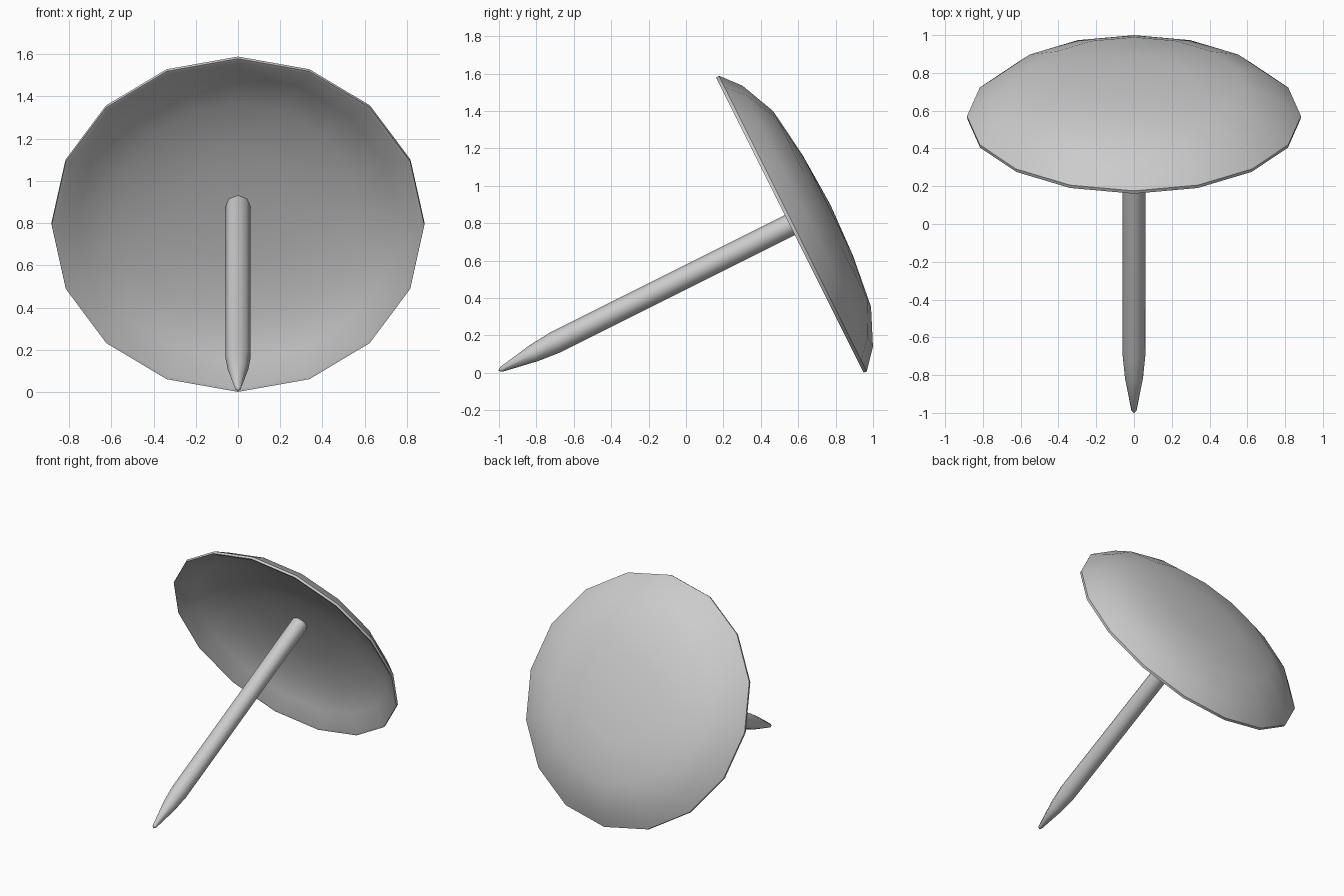
import bpy, bmesh, math

if "Cube" in bpy.data.objects:
    bpy.data.objects.remove(bpy.data.objects["Cube"])

CENTRE = (0, 0.555, 0.79)
TILT = math.radians(-63.43)


def lathe(name, profile, sides, angle):
    """Revolve (radius, height) points about local z; radius 0 makes a pole."""
    bm = bmesh.new()
    rings = []
    for r, h in profile:
        if r == 0:
            rings.append([bm.verts.new((0, 0, h))] * sides)
        else:
            rings.append([bm.verts.new((r * math.cos(2 * math.pi * i / sides),
                                        r * math.sin(2 * math.pi * i / sides), h))
                          for i in range(sides)])
    for a, b in zip(rings, rings[1:]):
        for i in range(sides):
            j = (i + 1) % sides
            bm.faces.new(list(dict.fromkeys((a[i], a[j], b[j], b[i]))))
    bmesh.ops.recalc_face_normals(bm, faces=bm.faces)
    mesh = bpy.data.meshes.new(name)
    bm.to_mesh(mesh)
    bm.free()
    ob = bpy.data.objects.new(name, mesh)
    bpy.context.collection.objects.link(ob)
    ob.location = CENTRE
    ob.rotation_euler = (TILT, 0, 0)
    bpy.ops.object.select_all(action='DESELECT')
    ob.select_set(True)
    bpy.context.view_layer.objects.active = ob
    bpy.ops.object.shade_smooth_by_angle(angle=math.radians(angle))
    return ob


# Hollow domed head: outer skin down to the rim, then the inner skin
lathe("head", [(0, 0.243), (0.30, 0.229), (0.585, 0.193), (0.78, 0.107),
               (0.884, 0.018), (0.882, 0.0), (0.866, 0.004),
               (0.755, 0.078), (0.57, 0.15), (0.30, 0.185), (0, 0.198)], 16, 45)

# Pin: straight shank with a tapered point
lathe("pin", [(0, 0.21), (0.06, 0.21), (0.06, -1.40), (0.048, -1.53),
              (0.014, -1.725), (0, -1.742)], 8, 50)
